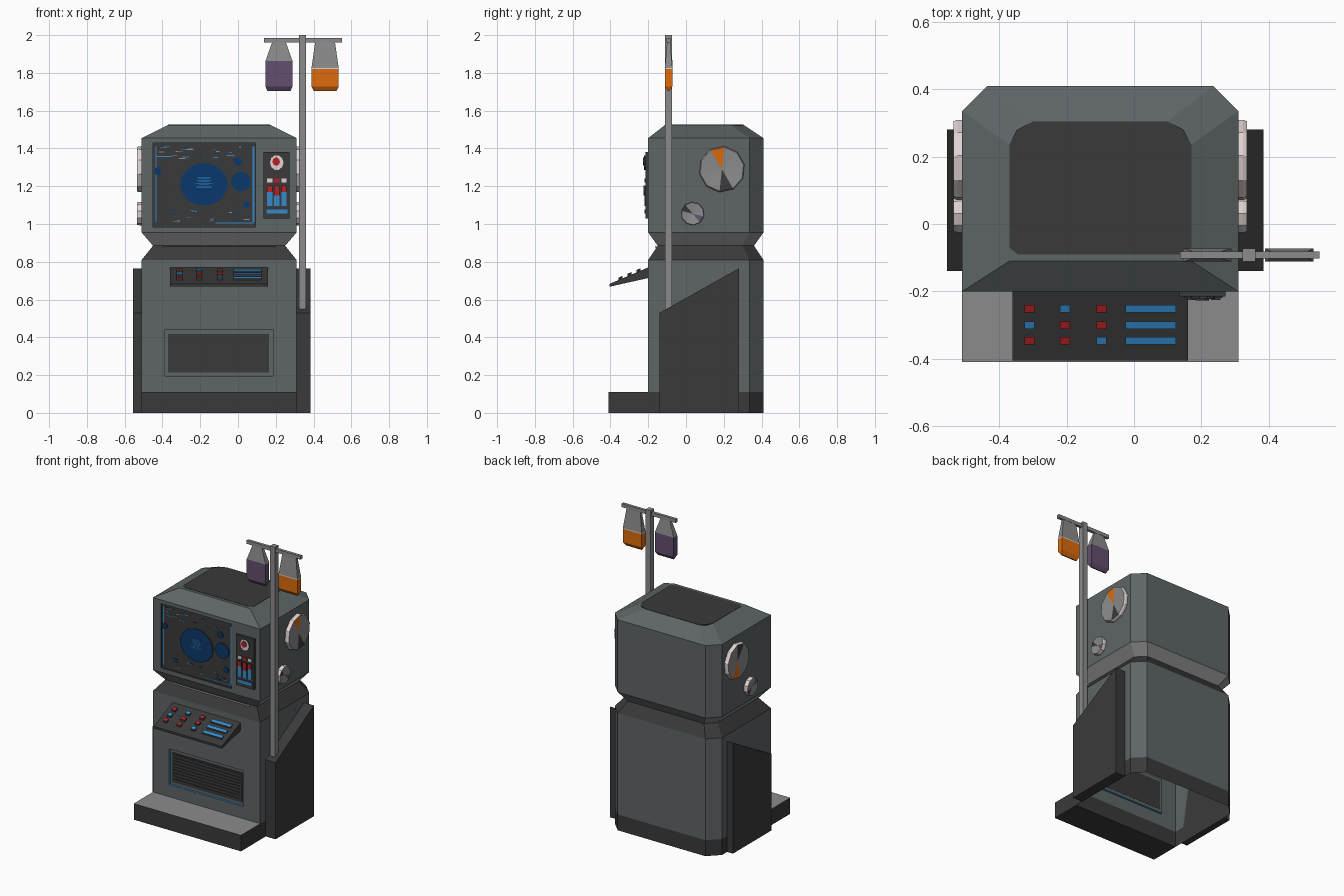
import bpy, bmesh, math, random

if "Cube" in bpy.data.objects:
    bpy.data.objects.remove(bpy.data.objects["Cube"])
random.seed(4)

COLOURS = {
    "body_grey": (0.112, 0.13, 0.132), "dark": (0.042, 0.042, 0.042),
    "light_grey": (0.26, 0.26, 0.26), "pale": (0.75, 0.65, 0.65),
    "orange": (0.72, 0.15, 0.004), "purple": (0.125, 0.078, 0.155),
    "blue": (0.035, 0.26, 0.6), "navy": (0.003, 0.04, 0.145),
    "red": (0.48, 0.015, 0.018),
}
MATS = {}
for key, c in COLOURS.items():
    MATS[key] = bpy.data.materials.new(key)
    MATS[key].diffuse_color = (*c, 1)
TOP, FRONT = 1, 2    # face numbers in boxes()


def make(name, verts, faces, colours):
    """Mesh object; colours is one name or one per face."""
    if isinstance(colours, str):
        colours = [colours] * len(faces)
    me = bpy.data.meshes.new(name)
    me.from_pydata(verts, [], faces)
    used = list(dict.fromkeys(colours))
    for u in used:
        me.materials.append(MATS[u])
    for p, c in zip(me.polygons, colours):
        p.material_index = used.index(c)
    ob = bpy.data.objects.new(name, me)
    bpy.context.collection.objects.link(ob)
    return ob


def loft(name, rings, bands, bottom, top):
    """Join equal-length rings of points, one colour per band, capped."""
    n = len(rings[0])
    verts = [v for r in rings for v in r]
    faces, cols = [list(range(n))[::-1]], [bottom]
    for i, c in enumerate(bands):
        for j in range(n):
            k = (j + 1) % n
            faces.append([i*n + j, i*n + k, (i+1)*n + k, (i+1)*n + j])
            cols.append(c)
    faces.append([len(bands)*n + j for j in range(n)])
    cols.append(top)
    return make(name, verts, faces, cols)


def boxes(name, items, only=None, side="dark"):
    """Boxes (x0, x1, y0, y1, z0, z1, colour); 'only' limits the colour to one face."""
    verts, faces, cols = [], [], []
    for x0, x1, y0, y1, z0, z1, c in items:
        b = len(verts)
        verts += [(x, y, z) for z in (z0, z1) for x, y in
                  ((x0, y0), (x1, y0), (x1, y1), (x0, y1))]
        for n, f in enumerate(((3, 2, 1, 0), (4, 5, 6, 7), (0, 1, 5, 4),
                               (1, 2, 6, 5), (2, 3, 7, 6), (3, 0, 4, 7))):
            faces.append([b + i for i in f])
            cols.append(c if only in (None, n) else side)
    return make(name, verts, faces, cols)


def profile_x(name, pts, x0, x1, colour):
    """Extrude a (y, z) profile along x."""
    return loft(name, [[(x, y, z) for y, z in pts] for x in (x0, x1)],
                [colour], colour, colour)


def disc_front(name, x, z, rx, rz, y0, y1, colour, n=24):
    """Elliptical plate facing the front, with dark edge."""
    ring = [(x + rx*math.cos(2*math.pi*i/n), z + rz*math.sin(2*math.pi*i/n)) for i in range(n)]
    return loft(name, [[(a, y, b) for a, b in ring] for y in (y1, y0)], ["dark"], colour, colour)


def section(z, x0, x1, y0, y1, c):
    """Cabinet outline with chamfered back corners."""
    return [(x0, y0, z), (x1, y0, z), (x1, y1 - c, z), (x1 - c, y1, z),
            (x0 + c, y1, z), (x0, y1 - c, z)]


# Cabinet: plinth, lower body, pinched neck, head and sloped top
full = (-0.51, 0.31, -0.2, 0.41, 0.075)
waist = (-0.45, 0.25, -0.15, 0.36, 0.06)
rings = [section(z, *full) for z in (0, 0.11, 0.81)] + [section(0.885, *waist)]
rings += [section(z, *full) for z in (0.955, 1.455)]
rings.append(section(1.525, -0.37, 0.17, -0.11, 0.305, 0.07))
cabinet = loft("cabinet", rings,
               ["dark", "body_grey", "dark", "light_grey", "body_grey", "body_grey"],
               "dark", "body_grey")

# Shallow recesses for the vent (blue walls) and the screen
vent_cut = boxes("vent_cutter", [(-0.387, 0.184, -0.3, -0.186, 0.195, 0.442, "body_grey")], 4, "blue")
screen_cut = boxes("screen_cutter", [(-0.45, 0.092, -0.3, -0.19, 0.985, 1.43, "dark")])
bpy.context.view_layer.objects.active = cabinet
for cutter in (vent_cut, screen_cut):
    mod = cabinet.modifiers.new("recess", "BOOLEAN")
    mod.object, mod.solver, mod.material_mode = cutter, "EXACT", "TRANSFER"
    bpy.ops.object.modifier_apply(modifier=mod.name)
    bpy.data.objects.remove(cutter)

# The cabinet is open underneath
bm = bmesh.new()
bm.from_mesh(cabinet.data)
under = [f for f in bm.faces if f.calc_center_median().z < 0.001]
bmesh.ops.delete(bm, geom=under, context="FACES")
bm.to_mesh(cabinet.data)
bm.free()

boxes("neck_light_strip", [(-0.4, 0.2, -0.164, -0.148, 0.876, 0.88, "pale")], TOP)

# Dark cap with clipped corners
cap = [(-0.345, -0.09), (0.145, -0.09), (0.17, -0.07), (0.17, 0.235), (0.147, 0.28),
       (0.1, 0.304), (-0.3, 0.304), (-0.347, 0.28), (-0.37, 0.235), (-0.37, -0.07)]
loft("top_cap", [[(x, y, z) for x, y in cap] for z in (1.521, 1.527)], ["dark"], "dark", "dark")

# Foot step with lighter tread
boxes("foot_step", [(-0.51, 0.31, -0.41, -0.2, 0, 0.111, "light_grey")], TOP)

# Sloped side panels
wedge = [(-0.14, 0), (0.28, 0), (0.28, 0.765), (-0.14, 0.53)]
profile_x("right_side_panel", wedge, 0.31, 0.385, "dark")
profile_x("left_side_panel", wedge, -0.555, -0.51, "dark")

# Sloping control desk with buttons and bars
profile_x("control_desk", [(-0.405, 0.668), (-0.195, 0.715), (-0.195, 0.772), (-0.405, 0.683)],
          -0.36, 0.16, "dark")
layout = (("red", "blue", "red"), ("blue", "red", "red"), ("red", "red", "blue"))
keys = []
for row, y in zip(layout, (-0.252, -0.3, -0.346)):
    for x, c in zip((-0.31, -0.205, -0.096), row):
        keys.append((x - 0.015, x + 0.015, y - 0.011, y + 0.011, -0.005, 0.013, c))
    keys.append((-0.025, 0.125, y - 0.011, y + 0.011, -0.005, 0.009, "blue"))
desk_keys = boxes("desk_buttons", keys, TOP)
for v in desk_keys.data.vertices:
    v.co.z += 0.77 + (v.co.y + 0.2) * 0.424

# Vent grille inside its recess
vent = [(-0.37, 0.165, -0.192, -0.185, 0.215, 0.418, "dark")]
for i in range(9):
    z = 0.23 + i * 0.021
    vent.append((-0.36, 0.155, -0.196, -0.19, z, z + 0.01, "dark"))
boxes("front_vent", vent)

# Screen border lines and scattered readouts
screen = [(0.078, 0.088, -0.194, -0.189, 1.01, 1.41, "blue"),
          (-0.436, -0.431, -0.194, -0.189, 1.01, 1.41, "blue"),
          (-0.435, -0.35, -0.194, -0.189, 1.355, 1.36, "blue"),
          (-0.12, 0.085, -0.194, -0.189, 1.003, 1.008, "blue")]
for i in range(40):
    x = random.uniform(-0.43, 0.03)
    z = random.choice((random.uniform(1.01, 1.07), random.uniform(1.335, 1.41)))
    screen.append((x, x + random.uniform(0.01, 0.045), -0.194, -0.189, z, z + 0.004,
                   random.choice(("blue", "light_grey", "navy"))))
for i in range(8):
    z = 1.19 + i * 0.008
    w = random.uniform(0.015, 0.045)
    screen.append((-0.18 - w, -0.18 + w, -0.199, -0.19, z, z + 0.004, "blue"))
boxes("screen_readouts", screen)
for name, x, z, rx, rz in (("screen_globe", -0.18, 1.21, 0.125, 0.112),
                           ("screen_moon", 0.015, 1.225, 0.052, 0.052),
                           ("screen_dot_upper", 0.0, 1.33, 0.022, 0.022),
                           ("screen_dot_lower", 0.045, 1.1, 0.018, 0.018),
                           ("screen_dot_left", -0.425, 1.28, 0.018, 0.022)):
    disc_front(name, x, z, rx, rz, -0.197, -0.189, "navy")

# Slider panel beside the screen
panel = [(0.135, 0.272, -0.215, -0.195, 1.03, 1.38, "dark"),
         (0.15, 0.262, -0.22, -0.21, 1.055, 1.077, "blue")]
for x, zr in ((0.168, 1.17), (0.205, 1.15), (0.243, 1.17)):
    panel += [(x - 0.014, x + 0.014, -0.22, -0.21, 1.095, zr, "blue"),
              (x - 0.014, x + 0.014, -0.226, -0.21, zr, 1.205, "red"),
              (x - 0.014, x + 0.014, -0.22, -0.21, 1.22, 1.24, "red" if zr < 1.16 else "pale")]
boxes("slider_panel", panel, FRONT)
disc_front("knob_base", 0.205, 1.325, 0.036, 0.04, -0.222, -0.21, "pale", 10)
disc_front("knob_cap", 0.202, 1.33, 0.02, 0.022, -0.227, -0.21, "red", 10)


def dial(name, x, side, y, z, r, marks, turn, n=10):
    """Side dial: pale tapered rim and a face of coloured sectors."""
    verts, faces, cols = [], [], []
    for depth, rad in ((-0.001, r), (0.014, r), (0.026, r * 0.96)):
        for i in range(n):
            a = turn + 2 * math.pi * i / n
            verts.append((x + side*depth, y + rad*math.cos(a), z + rad*math.sin(a)))
    verts.append((x + side * 0.018, y, z))
    for i in range(n):
        k = (i + 1) % n
        for b in (0, n):
            faces.append([b + i, b + k, b + n + k, b + n + i][::side])
            cols.append("pale")
        faces.append([2*n + i, 2*n + k, 3*n][::side])
        cols.append(marks.get(i, "light_grey"))
    make(name, verts, faces, cols)


# Two dials on each side of the head
for label, x, side, turn in (("right", 0.31, 1, 0), ("left", -0.51, -1, math.pi)):
    dial(label + "_large_dial", x, side, 0.19, 1.29, 0.122,
         {0: "orange", 5: "dark"}, turn + math.radians(84))
    dial(label + "_small_dial", x, side, 0.035, 1.055, 0.062,
         {0: "dark", 5: "purple"}, turn + math.radians(130))

# Drip stand
boxes("drip_pole", [(0.322, 0.36, -0.111, -0.073, 0.55, 2.0, "light_grey")])
boxes("drip_crossbar", [(0.137, 0.55, -0.102, -0.082, 1.962, 1.986, "light_grey")])


def bag(name, x, levels, bands):
    """Fluid bag lofted from (z, half width, half depth) levels."""
    rings = [[(x + sx*w, -0.092 + sy*d, z) for sx, sy in ((-1, -1), (1, -1), (1, 1), (-1, 1))]
             for z, w, d in levels]
    loft(name, rings, bands, bands[0], "light_grey")


bag("purple_fluid_bag", 0.217,
    [(1.703, 0.06, 0.004), (1.728, 0.072, 0.02), (1.862, 0.072, 0.02), (1.966, 0.035, 0.008)],
    ["purple", "purple", "light_grey"])
bag("orange_fluid_bag", 0.461,
    [(1.703, 0.06, 0.004), (1.728, 0.072, 0.02), (1.82, 0.072, 0.02),
     (1.826, 0.072, 0.02), (1.966, 0.052, 0.008)],
    ["orange", "orange", "pale", "light_grey"])

for m in bpy.data.materials:
    if m.users and not m.is_grease_pencil:
        m.use_nodes = True
        m.node_tree.nodes["Principled BSDF"].inputs["Base Color"].default_value = m.diffuse_color
